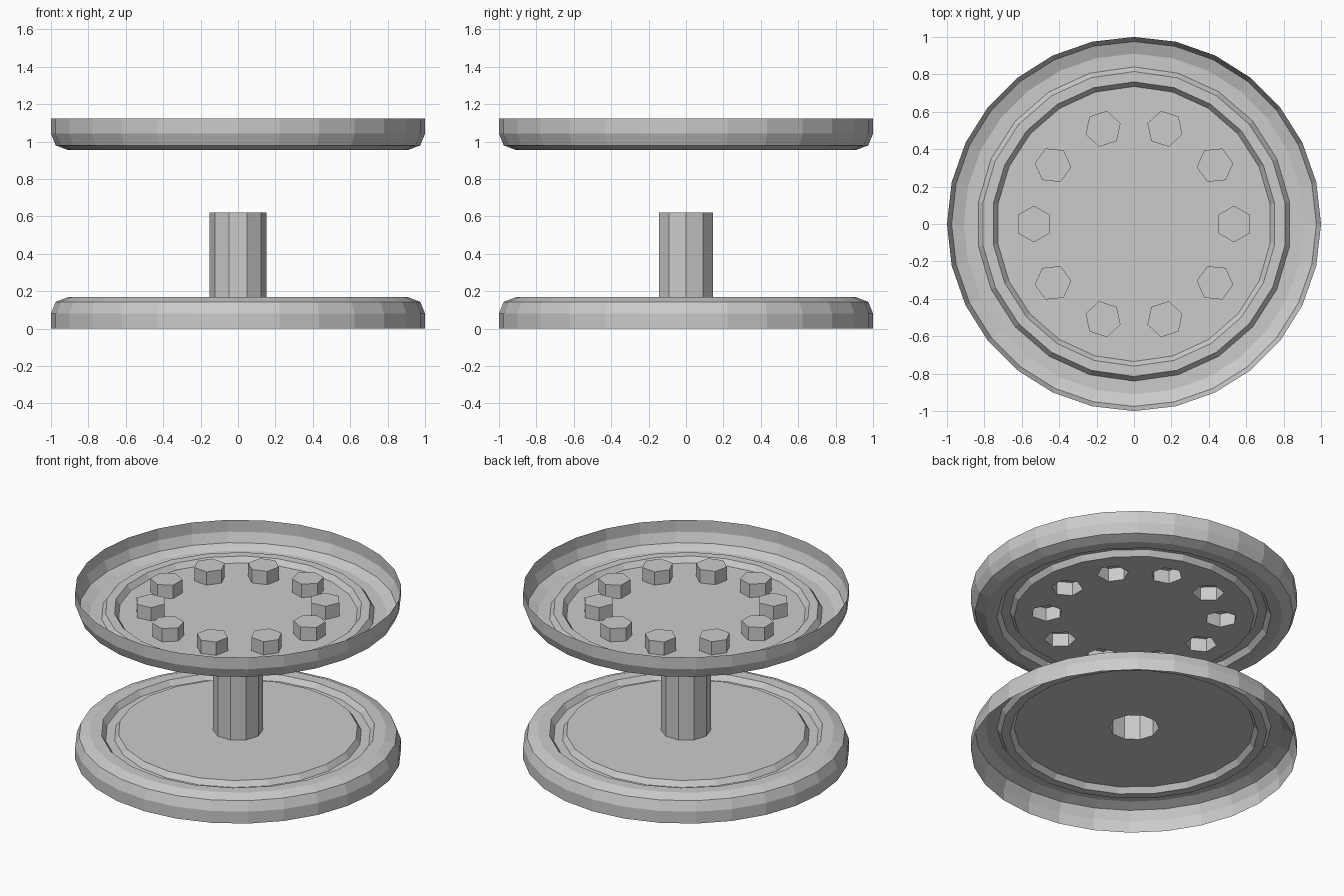
import bpy
import bmesh
import math
from math import cos, sin, pi

cube = bpy.data.objects.get("Cube")
if cube:
    bpy.data.objects.remove(cube)

grey = bpy.data.materials.new("light_grey")
grey.use_nodes = True
colour = (0.6, 0.6, 0.6, 1)
grey.diffuse_color = colour
grey.node_tree.nodes["Principled BSDF"].inputs["Base Color"].default_value = colour

TOP = 1.123        # rim height of the upper dish
FACE = 0.168       # depth of a dish
DISH_SIDES, RIB_SIDES = 28, 22


def ring(bm, r, z, sides, centre=(0, 0), turn=pi / 2):
    """Closed loop of edges forming a regular polygon."""
    vs = []
    for i in range(sides):
        a = turn + 2 * pi * i / sides
        vs.append(bm.verts.new((centre[0] + r * cos(a), centre[1] + r * sin(a), z)))
    return [bm.edges.new((vs[i], vs[(i + 1) % sides])) for i in range(sides)]


def skin(bm, rings):
    for a, b in zip(rings, rings[1:]):
        bmesh.ops.bridge_loops(bm, edges=a + b)


def finish(bm, name):
    bmesh.ops.recalc_face_normals(bm, faces=bm.faces)
    mesh = bpy.data.meshes.new(name)
    bm.to_mesh(mesh)
    bm.free()
    mesh.materials.append(grey)
    obj = bpy.data.objects.new(name, mesh)
    bpy.context.collection.objects.link(obj)
    return obj


def dish(name, place, holes):
    """Thin open shell with a rounded rim, a ring groove and a pierced plate."""
    bm = bmesh.new()
    rim = [(1, 0), (1, 0.08), (0.975, 0.143), (0.91, FACE)]
    rib = [(0.84, FACE), (0.815, FACE - 0.035), (0.76, FACE - 0.035), (0.735, FACE)]
    outer = [ring(bm, r, place(z), DISH_SIDES) for r, z in rim]
    inner = [ring(bm, r, place(z), RIB_SIDES) for r, z in rib]
    skin(bm, outer)
    skin(bm, inner)
    # flat band between the two side counts, then the plate with its holes
    bmesh.ops.triangle_fill(bm, edges=outer[-1] + inner[0], use_beauty=True)
    cuts = [e for h in holes for e in ring(bm, h[0], place(FACE), *h[1:])]
    bmesh.ops.triangle_fill(bm, edges=inner[-1] + cuts, use_beauty=True)
    return finish(bm, name)


def hollow_peg(name, z0, z1, r, sides, centre, turn):
    """Capped tube, open underneath."""
    bm = bmesh.new()
    low = ring(bm, r, z0, sides, centre, turn)
    high = ring(bm, r, z1, sides, centre, turn)
    skin(bm, [low, high])
    bmesh.ops.contextual_create(bm, geom=high)
    return finish(bm, name)


# Lower dish with the centre post
post = (0.153, 10, (0, 0), 0)
dish("lower_dish", lambda z: z, [post])
hollow_peg("centre_post", FACE, 0.62, *post)

# Upper dish, turned over, with a circle of hexagonal studs
studs = []
for i in range(10):
    a = 2 * pi * i / 10
    studs.append((0.098, 6, (0.535 * cos(a), 0.535 * sin(a)), a + pi / 2))
dish("upper_dish", lambda z: TOP - z, studs)
for i, stud in enumerate(studs):
    hollow_peg(f"stud_{i + 1}", TOP - FACE, TOP - FACE + 0.09, *stud)
